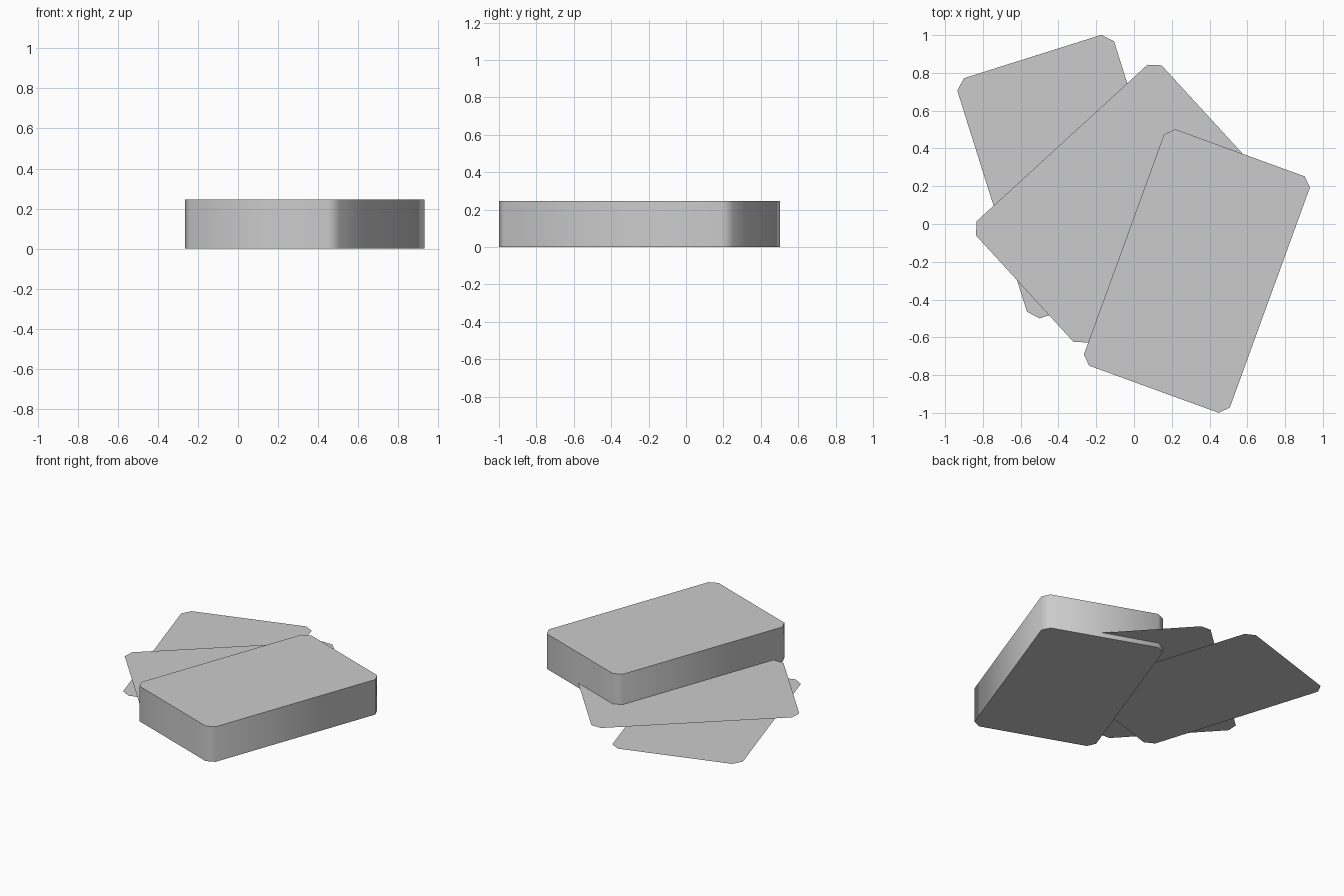
import bpy
import bmesh
import math

cube = bpy.data.objects.get("Cube")
if cube:
    bpy.data.objects.remove(cube, do_unlink=True)

grey = bpy.data.materials.new("plain_grey")
grey.use_nodes = True
colour = (0.6, 0.6, 0.6, 1)
grey.diffuse_color = colour
grey.node_tree.nodes["Principled BSDF"].inputs["Base Color"].default_value = colour


def cut_corner_sheet(name, width, length, cut, location, turn, height=0):
    """Rectangle with cut corners, raised into a block if it has a height."""
    w, l = width / 2, length / 2
    outline = [(w, l - cut), (w - cut, l), (cut - w, l), (-w, l - cut),
               (-w, cut - l), (cut - w, -l), (w - cut, -l), (w, cut - l)]
    bm = bmesh.new()
    face = bm.faces.new([bm.verts.new((x, y, 0)) for x, y in outline])
    if height:
        raised = bmesh.ops.extrude_face_region(bm, geom=[face], use_keep_orig=True)
        top = [v for v in raised["geom"] if isinstance(v, bmesh.types.BMVert)]
        bmesh.ops.translate(bm, verts=top, vec=(0, 0, height))
        bmesh.ops.recalc_face_normals(bm, faces=bm.faces)
    mesh = bpy.data.meshes.new(name)
    bm.to_mesh(mesh)
    bm.free()
    mesh.materials.append(grey)
    obj = bpy.data.objects.new(name, mesh)
    obj.location = location
    obj.rotation_euler.z = math.radians(turn)
    bpy.context.collection.objects.link(obj)
    return obj


# Thick stack of cards, rounded around its sides
deck = cut_corner_sheet("card_deck", 0.822, 1.332, 0.046, (0.333, -0.249, 0), -20, 0.246)
bpy.ops.object.select_all(action="DESELECT")
deck.select_set(True)
bpy.context.view_layer.objects.active = deck
bpy.ops.object.shade_smooth_by_angle(angle=math.radians(60))

# Two loose cards fanned out from the stack
cut_corner_sheet("upper_card", 0.87, 1.333, 0.053, (-0.087, 0.108, 0.033), -47.5)
cut_corner_sheet("lower_card", 0.87, 1.333, 0.053, (-0.336, 0.251, 0.014), 17.5)
